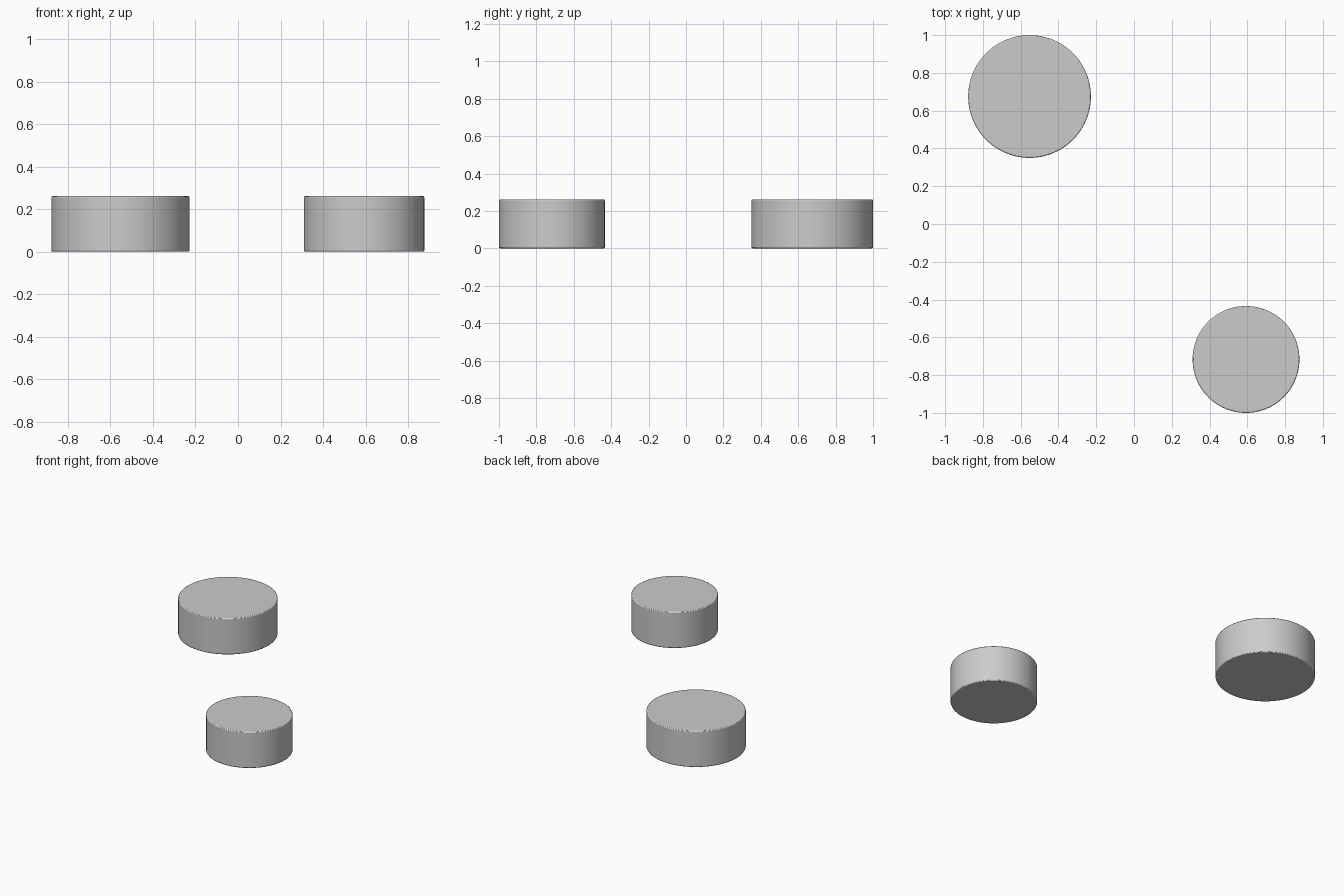
import bpy
from math import radians

if "Cube" in bpy.data.objects:
    bpy.data.objects.remove(bpy.data.objects["Cube"])

HEIGHT = 0.261


def disc(name, x, y, radius):
    # Short solid cylinder with slightly softened rims
    bpy.ops.mesh.primitive_cylinder_add(vertices=96, radius=radius, depth=HEIGHT,
                                        location=(x, y, HEIGHT / 2))
    obj = bpy.context.object
    obj.name = name
    bevel = obj.modifiers.new("rim_bevel", 'BEVEL')
    bevel.width = 0.006
    bevel.segments = 2
    bevel.limit_method = 'ANGLE'
    bevel.angle_limit = radians(40)
    bpy.ops.object.shade_smooth_by_angle(angle=radians(35))
    return obj


# Large disc at back left, small disc at front right
disc("large_disc", -0.553, 0.675, 0.325)
disc("small_disc", 0.593, -0.717, 0.283)
